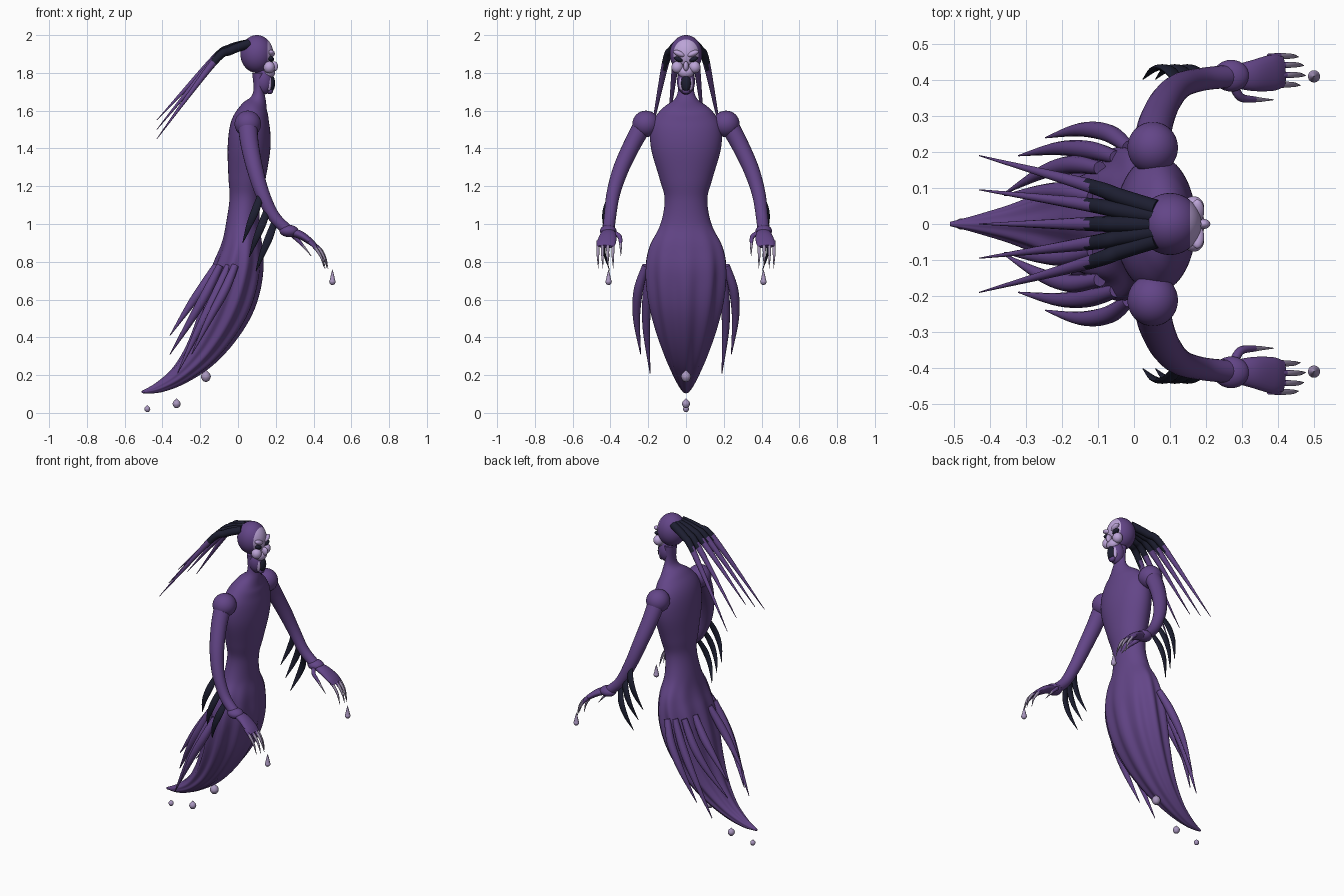
import bpy, bmesh, math
from mathutils import Vector, Matrix

cube = bpy.data.objects.get("Cube")
if cube:
    bpy.data.objects.remove(cube, do_unlink=True)


def material(name, rgb):
    m = bpy.data.materials.new(name)
    m.use_nodes = True
    m.diffuse_color = (*rgb, 1)
    m.node_tree.nodes["Principled BSDF"].inputs["Base Color"].default_value = (*rgb, 1)
    return m


PURPLE = material("purple skin", (0.125, 0.06, 0.245))
DARK = material("midnight", (0.012, 0.013, 0.03))
PALE = material("pale lilac", (0.50, 0.37, 0.68))
CLAW = material("claw grey", (0.34, 0.28, 0.42))
DROP = material("drop lilac", (0.40, 0.31, 0.52))


def finish(name, bm, mats, rule=None):
    bmesh.ops.recalc_face_normals(bm, faces=bm.faces)
    for f in bm.faces:
        f.smooth = True
        if rule:
            f.material_index = rule(f.calc_center_median())
    me = bpy.data.meshes.new(name)
    bm.to_mesh(me)
    bm.free()
    for m in mats:
        me.materials.append(m)
    ob = bpy.data.objects.new(name, me)
    bpy.context.collection.objects.link(ob)
    bpy.ops.object.select_all(action='DESELECT')
    ob.select_set(True)
    bpy.context.view_layer.objects.active = ob
    bpy.ops.object.shade_smooth_by_angle(angle=math.radians(50))
    return ob


def ball(name, loc, size, mat, tilt=0, rule=None, seg=32):
    """Ellipsoid with its poles on the x axis, tilted about x."""
    bm = bmesh.new()
    bmesh.ops.create_uvsphere(bm, u_segments=seg, v_segments=seg // 2 + 8, radius=1)
    m = (Matrix.Translation(loc) @ Matrix.Rotation(tilt, 4, 'X')
         @ Matrix.Diagonal((*size, 1)) @ Matrix.Rotation(math.pi / 2, 4, 'Y'))
    bmesh.ops.transform(bm, matrix=m, verts=bm.verts)
    return finish(name, bm, mat if isinstance(mat, list) else [mat], rule)


def spline(rows, k):
    """Catmull-Rom through rows of any length."""
    out = []
    for i in range(len(rows) - 1):
        p0, p1, p2, p3 = (rows[max(0, min(len(rows) - 1, i + d))] for d in (-1, 0, 1, 2))
        for j in range(k):
            t = j / k
            out.append([0.5 * (2 * b + (c - a) * t + (2 * a - 5 * b + 4 * c - d) * t * t
                               + (3 * b - a - 3 * c + d) * t ** 3)
                        for a, b, c, d in zip(p0, p1, p2, p3)])
    out.append(list(rows[-1]))
    return out


def sweep(name, rows, mats, n=12, k=6, side=1, flute=None, rule=None):
    """Skin rows of (x, y, z, depth, width); side mirrors y."""
    pts = spline(rows, k)
    pos = [Vector((p[0], p[1] * side, p[2])) for p in pts]
    bm = bmesh.new()
    rings = []
    for i, p in enumerate(pts):
        t = (pos[min(i + 1, len(pos) - 1)] - pos[max(i - 1, 0)]).normalized()
        s = Vector((0, 1, 0))
        s = (s - t * s.dot(t)).normalized()
        nrm = s.cross(t)
        ring = []
        for j in range(n):
            a = math.tau * j / n
            r = 1 + (flute(pos[i].z) * math.cos(10 * a) if flute else 0)
            ring.append(bm.verts.new(pos[i] + nrm * (max(p[3], .001) * r * math.cos(a))
                                     + s * (max(p[4], .001) * r * math.sin(a))))
        rings.append(ring)
    for a, b in zip(rings, rings[1:]):
        for j in range(n):
            bm.faces.new((a[j], a[(j + 1) % n], b[(j + 1) % n], b[j]))
    bm.faces.new(rings[0])
    bm.faces.new(rings[-1])
    return finish(name, bm, mats, rule)


def horn(name, pts, r, mats, side=1, flat=1.0, shape=(0.75, 1, 0.75, 0.08), **kw):
    """Tapering spike through four points."""
    rows = [(*p, r * q, r * q * flat) for p, q in zip(pts, shape)]
    return sweep(name, rows, mats, side=side, **kw)


# Neck, torso, fluted skirt and curling tail in one skin
body = [(0.11, 0, 1.80, .035, .045), (0.11, 0, 1.71, .028, .042), (0.105, 0, 1.655, .045, .065),
        (0.085, 0, 1.60, .078, .135), (0.065, 0, 1.52, .105, .185), (0.058, 0, 1.40, .113, .185),
        (0.047, 0, 1.24, .098, .14), (0.038, 0, 1.13, .083, .113), (0.025, 0, 1.0, .088, .135),
        (0.02, 0, .88, .108, .195), (0.0, 0, .76, .13, .213), (-.045, 0, .60, .135, .198),
        (-.11, 0, .45, .115, .16), (-.20, 0, .31, .085, .11), (-.31, 0, .20, .052, .064),
        (-.42, 0, .135, .028, .03), (-.51, 0, .11, .006, .006)]
sweep("body", body, [PURPLE], n=80, k=6,
      flute=lambda z: 0.055 * max(0, min(1, (1.0 - z) / .3)) * min(1, z / .3))

# Head with a pale face mask
ball("head", (.10, 0, 1.90), (.087, .086, .10), [PURPLE, PALE],
     rule=lambda c: int(c.x > .155), seg=48)
ball("jaw", (.135, 0, 1.755), (.05, .048, .07), PURPLE)
ball("muzzle", (.163, 0, 1.805), (.034, .042, .034), PALE)
ball("nose", (.192, 0, 1.835), (.02, .014, .026), PALE)
ball("mouth", (.176, 0, 1.745), (.02, .026, .045), DARK)
ball("chin", (.168, 0, 1.705), (.018, .022, .018), PURPLE)
for s, tag in ((1, "left"), (-1, "right")):
    ball(tag + "_cheekbone", (.165, s * .046, 1.83), (.03, .031, .032), PALE)
    ball(tag + "_eye", (.174, s * .04, 1.872), (.017, .024, .013), DARK, tilt=s * .35)
    ball(tag + "_brow", (.176, s * .036, 1.902), (.019, .034, .015), PALE, tilt=s * .4)
    ball(tag + "_jaw_plate", (.164, s * .025, 1.745), (.014, .012, .04), PALE)

# Swept-back hair: dark roots and purple tips
for i in range(-2, 3):
    drop = 1.55 - .05 * abs(i)
    horn("hair_strand_%d" % (i + 3),
         [(.06, .022 * i, 1.955), (-.04, .038 * i, 1.93 - .006 * abs(i)),
          (-.13, .054 * i, 1.87 - .008 * abs(i)), (-.43, .095 * i, drop)],
         .024, [DARK, PURPLE], k=9, shape=(1, .95, .8, .06), rule=lambda c: int(c.x < -.13))

for s, tag in ((1, "left"), (-1, "right")):
    # Shoulder and arm
    ball(tag + "_shoulder", (.052, s * .212, 1.53), (.07, .072, .07), PURPLE)
    arm = [(.05, .225, 1.53, .052, .05), (.062, .285, 1.42, .048, .046),
           (.09, .345, 1.29, .043, .042), (.13, .385, 1.16, .037, .036),
           (.19, .402, 1.04, .032, .032), (.265, .41, .965, .03, .032)]
    sweep(tag + "_arm", arm, [PURPLE], n=20, side=s)
    ball(tag + "_wrist", (.27, s * .412, .963), (.05, .044, .032), PURPLE)
    palm = [(.27, .41, .962, .022, .03), (.33, .412, .942, .022, .043),
            (.385, .42, .905, .017, .05), (.415, .423, .88, .01, .042)]
    sweep(tag + "_palm", palm, [PURPLE], n=20, side=s)

    # Fingers and thumb ending in claws
    for i, y in enumerate((.385, .412, .440, .464)):
        reach = (.0, .015, .01, -.005)[i]
        horn("%s_finger_%d" % (tag, i + 1),
             [(.375, y, .908), (.415 + reach, y + .002, .872),
              (.445 + reach, y + .002, .825), (.462 + reach, y, .765)],
             .010, [PURPLE, CLAW], side=s, n=10, shape=(1, .9, .65, .08),
             rule=lambda c, e=.415 + reach: int(c.x > e))
    horn(tag + "_thumb", [(.275, .39, .955), (.295, .353, .935), (.335, .346, .895),
                          (.388, .345, .83)], .012, [PURPLE, CLAW], side=s, n=10,
         shape=(1.2, 1, .7, .08), rule=lambda c: int(c.x > .34))

    # Dark blades behind the forearm
    for i in range(3):
        x, z = .125 + .035 * i, 1.165 - .075 * i
        horn("%s_arm_blade_%d" % (tag, i + 1),
             [(x, .395, z), (x - .03, .43, z - .085), (x - .065, .432, z - .17),
              (x - .10, .402, z - .265)], .021, [DARK], side=s, flat=.45)

    # Tendrils hanging from the hips
    tendrils = [((-.015, .213, .78), (-.07, .252, .65), (-.15, .262, .50), (-.245, .24, .31)),
                ((-.05, .185, .78), (-.12, .205, .62), (-.21, .21, .44), (-.32, .19, .21)),
                ((-.095, .155, .78), (-.17, .165, .63), (-.25, .145, .49), (-.36, .085, .31)),
                ((-.115, .075, .78), (-.19, .09, .66), (-.26, .09, .56), (-.36, .08, .41))]
    for i, pts in enumerate(tendrils):
        horn("%s_hip_tendril_%d" % (tag, i + 1), pts, .025, [PURPLE], side=s)


# Falling drops
def teardrop(name, x, y, z, r, tall):
    rows = [(x, y, z + r * q, r * w, r * w) for q, w in
            ((-1.2, .05), (-.95, .62), (-.2, 1), (.5, .8), (tall * .7, .35), (tall, .03))]
    sweep(name, rows, [DROP], n=16, k=4)


for s, tag in ((1, "left"), (-1, "right")):
    teardrop(tag + "_hand_drop", .50, s * .41, .697, .017, 3.6)
for i, (x, z, r) in enumerate(((-.17, .195, .026), (-.325, .05, .021), (-.48, .022, .0155))):
    teardrop("tail_drop_%d" % (i + 1), x, 0, z, r, 1.3)
